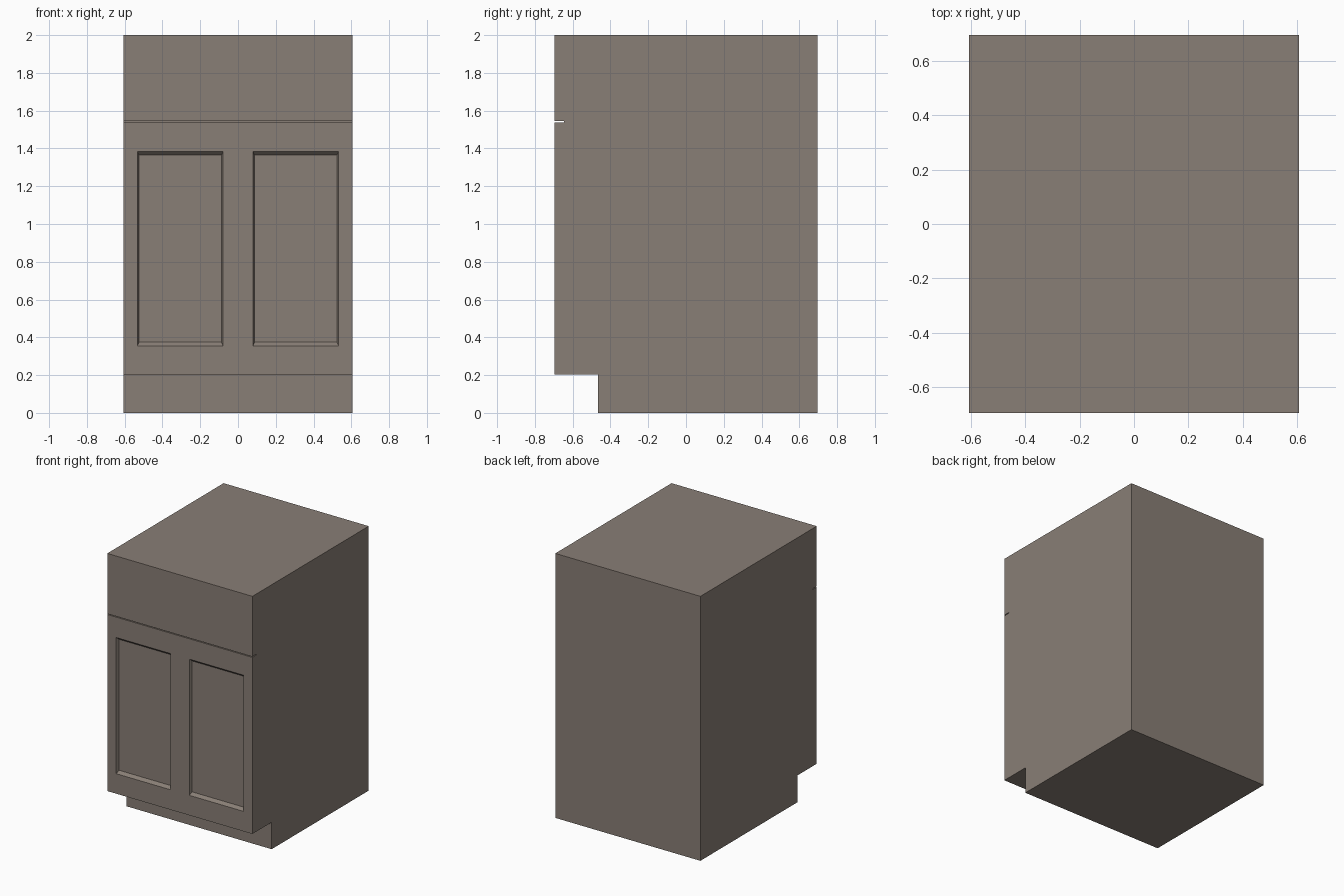
import bpy, bmesh
from mathutils import Vector

if "Cube" in bpy.data.objects:
    bpy.data.objects.remove(bpy.data.objects["Cube"])

W, D, H = 0.607, 0.695, 2.0               # half width, half depth, height
PX0, PX1, PZ0, PZ1 = 0.079, 0.533, 0.354, 1.384  # door panel bounds
INSET_X, INSET_Z, DEPTH = 0.009, 0.02, 0.022     # bevelled recess

# Side profile (y, z): toe kick, door front, thin reveal groove, drawer front
profile = [(D, 0), (D, H), (-D, H),
           (-D, 1.544), (-D + 0.05, 1.544), (-D + 0.05, 1.538), (-D, 1.538),
           (-D, PZ1), (-D, PZ0),
           (-D, 0.203), (-0.465, 0.203), (-0.465, 0)]
stations = [-W, -PX1, -PX0, PX0, PX1, W]

bm = bmesh.new()

# Cabinet shell: sweep the profile across the width
rings = [[bm.verts.new((x, y, z)) for y, z in profile] for x in stations]
n = len(profile)
for a, b in zip(rings, rings[1:]):
    for i in range(n):
        j = (i + 1) % n
        bm.faces.new((a[i], a[j], b[j], b[i]))
bm.faces.new(rings[0])
bm.faces.new(reversed(rings[-1]))
bmesh.ops.recalc_face_normals(bm, faces=bm.faces[:])

# Two recessed door panels with sloped edges
for side in (-1, 1):
    mid = Vector((side * (PX0 + PX1) / 2, -D, (PZ0 + PZ1) / 2))
    panel = min(bm.faces, key=lambda f: (f.calc_center_median() - mid).length)
    bmesh.ops.inset_region(bm, faces=[panel], thickness=0.005)
    for v in panel.verts:
        sx = 1 if v.co.x > mid.x else -1
        sz = 1 if v.co.z > mid.z else -1
        v.co = (mid.x + sx * ((PX1 - PX0) / 2 - INSET_X), -D + DEPTH,
                mid.z + sz * ((PZ1 - PZ0) / 2 - INSET_Z))

bmesh.ops.triangulate(bm, faces=[f for f in bm.faces if len(f.verts) > 4])
mesh = bpy.data.meshes.new("base_cabinet")
bm.to_mesh(mesh)
bm.free()
cabinet = bpy.data.objects.new("base_cabinet", mesh)
bpy.context.collection.objects.link(cabinet)

# Warm grey-brown finish
mat = bpy.data.materials.new("cabinet_finish")
mat.diffuse_color = (0.25, 0.21, 0.18, 1)
mat.use_nodes = True
mat.node_tree.nodes["Principled BSDF"].inputs["Base Color"].default_value = mat.diffuse_color
mesh.materials.append(mat)
